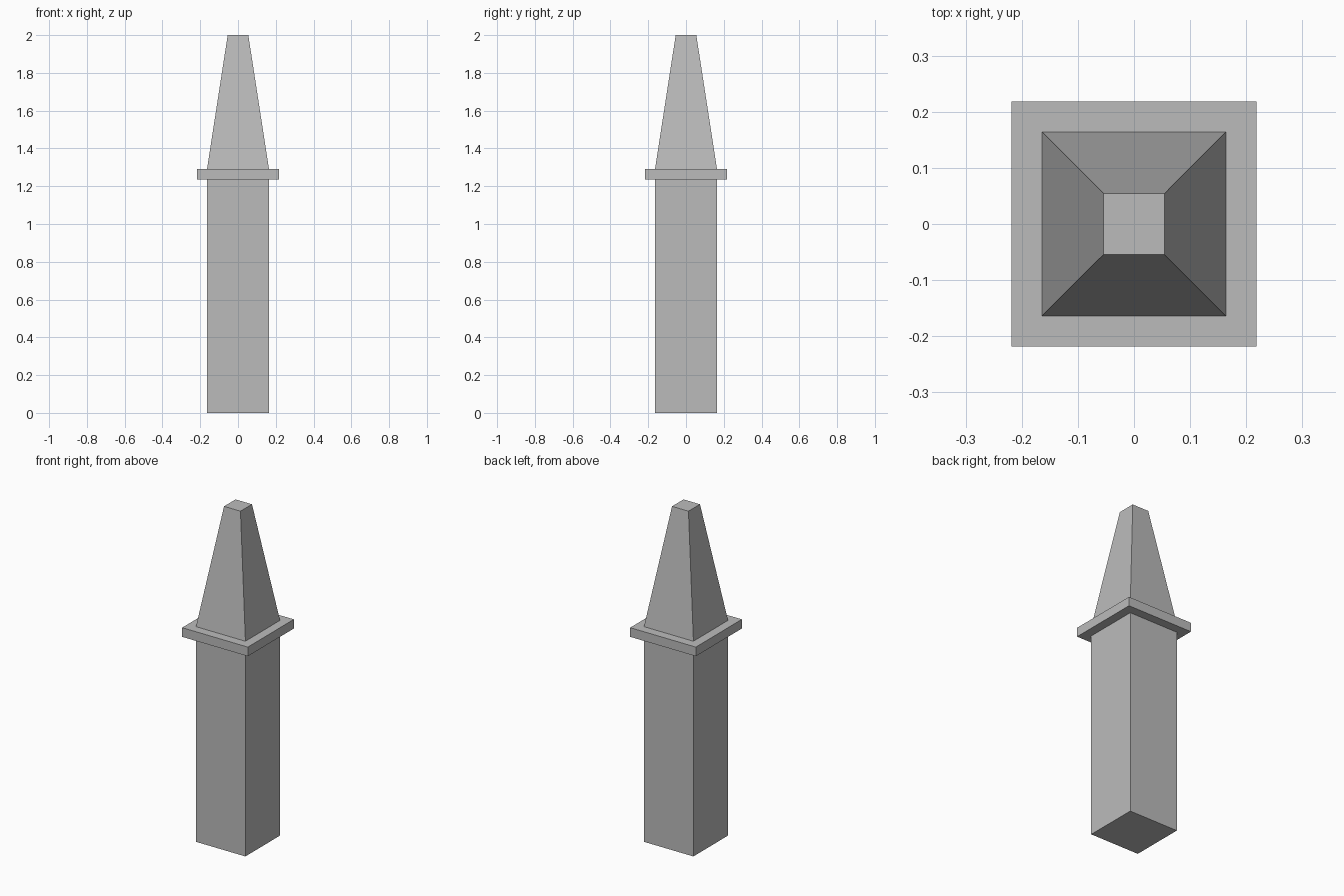
import bpy
import bmesh

# Remove the default cube
if "Cube" in bpy.data.objects:
    bpy.data.objects.remove(bpy.data.objects["Cube"], do_unlink=True)

# Plain stone colour
stone = bpy.data.materials.new("grey_stone")
stone.use_nodes = True
GREY = (0.5, 0.5, 0.5, 1)
stone.diffuse_color = GREY
stone.node_tree.nodes["Principled BSDF"].inputs["Base Color"].default_value = GREY


def square_block(name, bottom, top, half_bottom, half_top):
    """Square block between two heights, with its own half-width at each end."""
    bm = bmesh.new()
    bmesh.ops.create_cube(bm, size=2)
    for v in bm.verts:
        half, z = (half_top, top) if v.co.z > 0 else (half_bottom, bottom)
        v.co = (v.co.x * half, v.co.y * half, z)
    mesh = bpy.data.meshes.new(name)
    bm.to_mesh(mesh)
    bm.free()
    mesh.materials.append(stone)
    obj = bpy.data.objects.new(name, mesh)
    bpy.context.collection.objects.link(obj)
    return obj


# Square shaft, overhanging collar and tapered spire with a flat tip
square_block("shaft", 0, 1.236, 0.164, 0.164)
square_block("collar", 1.236, 1.291, 0.218, 0.218)
square_block("spire", 1.291, 2, 0.164, 0.0545)
